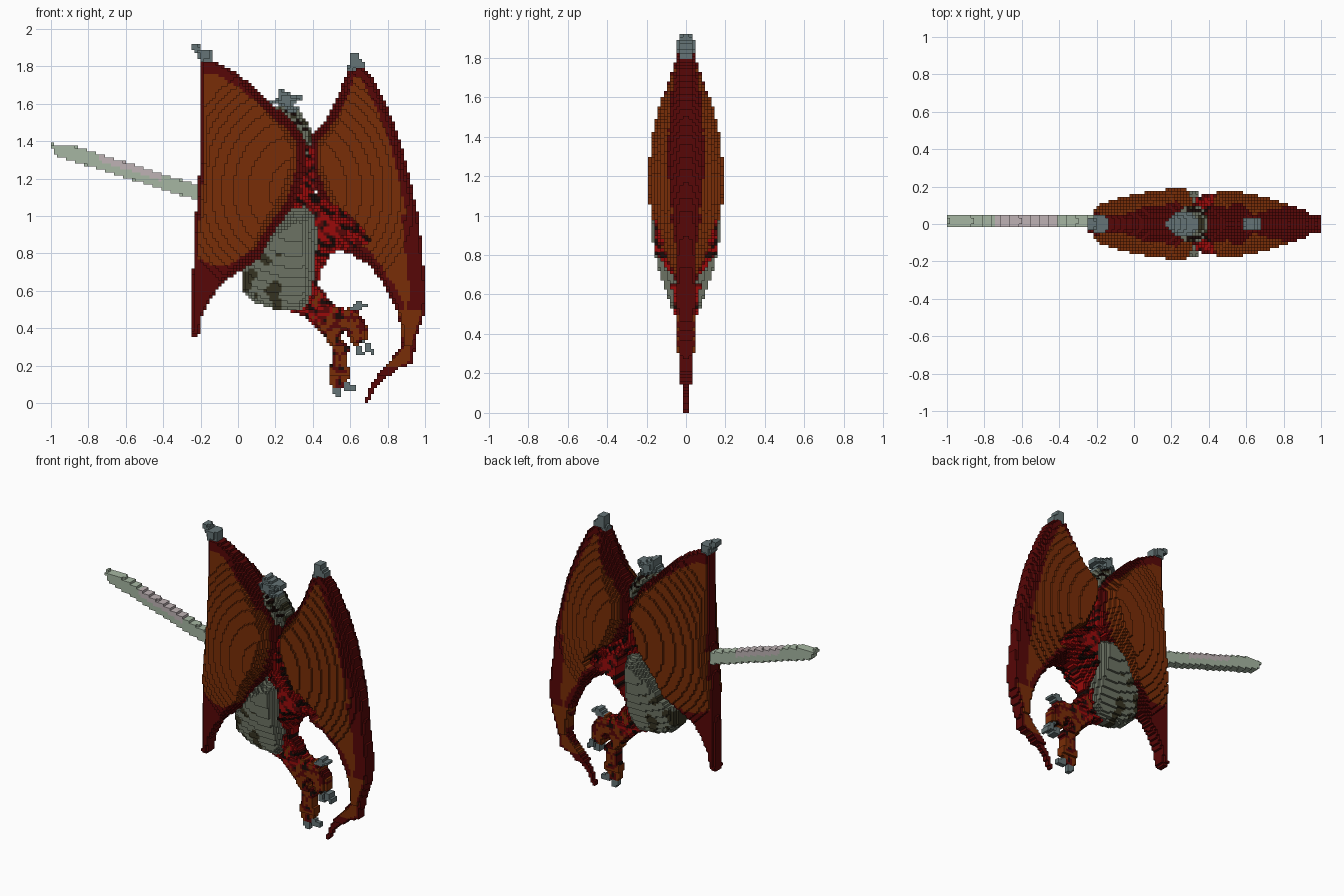
import bpy
import bmesh
from mathutils import Vector, noise
from mathutils.geometry import intersect_point_line

cube = bpy.data.objects.get("Cube")
if cube:
    bpy.data.objects.remove(cube, do_unlink=True)

STEP = 0.016          # block size
COLUMNS = 125
ROWS = 120

# Palette
PALETTE = {
    "membrane_orange": (.19, .026, .002),
    "dark_red": (.095, .002, .002),
    "bright_red": (.32, .003, .003),
    "belly_grey": (.15, .17, .125),
    "olive": (.035, .032, .015),
    "claw_steel": (.13, .175, .18),
    "handle_green": (.38, .47, .36),
    "handle_pink": (.52, .45, .46),
    "black": (.009, .003, .002),
}
COLOUR_NAMES = list(PALETTE)
MATERIALS = []
for name, rgb in PALETTE.items():
    mat = bpy.data.materials.new(name)
    mat.use_nodes = True
    mat.diffuse_color = (*rgb, 1)
    shader = mat.node_tree.nodes["Principled BSDF"]
    shader.inputs["Base Color"].default_value = (*rgb, 1)
    shader.inputs["Roughness"].default_value = .8
    MATERIALS.append(mat)


def inside(outline, x, z):
    """Even-odd test of a point against a closed outline."""
    hit = False
    px, pz = outline[-1]
    for qx, qz in outline:
        if (pz > z) != (qz > z) and x < px + (z - pz) * (qx - px) / (qz - pz):
            hit = not hit
        px, pz = qx, qz
    return hit


def edge_distance(outline, x, z):
    point = Vector((x, z, 0))
    best = 9
    for a, b in zip(outline, outline[1:] + outline[:1]):
        start, end = Vector((*a, 0)), Vector((*b, 0))
        t = intersect_point_line(point, start, end)[1]
        best = min(best, (point - start.lerp(end, max(0, min(1, t)))).length)
    return best


def lens(x, z):
    """Half thickness of the shared lens that wraps wings and body."""
    height = .85 if z > 1.13 else .75
    bulge = .19 * (1 - ((x - .32) / .75) ** 2 - ((z - 1.13) / height) ** 2)
    return max(bulge, .048 * min(1, (z + .06) / .46, (2 - z) / .15))


def blotch(x, z, size, seed):
    return noise.noise(Vector((x / size, z / size, seed)))


# Colour rules
def margins_inside(outline, x, z, left, right, up, down):
    probes = ((x - left, z), (x + right, z), (x, z + up), (x, z - down))
    return all(inside(outline, *probe) for probe in probes)


def large_wing_colour(x, z):
    above_hem = z > .74 + .4 * max(0, -.14 - x)
    membrane = above_hem and margins_inside(LARGE_WING, x, z, .02, .05, .07, .07)
    return "membrane_orange" if membrane else "dark_red"


def small_wing_colour(x, z):
    if z > .5:
        right = .06 if z > 1 else .09
        membrane = margins_inside(SMALL_WING, x, z, .05, right, .07, .08)
    else:
        membrane = z > .19 and margins_inside(SMALL_WING, x, z, .005, .02, .01, .01)
    return "membrane_orange" if membrane else "dark_red"


def flank_colour(x, z):
    value = blotch(x + z, (z - x) * .5, .04, 3)
    return "black" if value < -.2 else "dark_red" if value < -.02 else "bright_red"


def leg_colour(x, z):
    value = blotch(x, z, .04, 7)
    if value < -.28:
        return "black"
    if value < 0:
        return "dark_red"
    return "bright_red" if z - .3 * x > .3 and value < .3 else "membrane_orange"


def belly_colour(x, z):
    shaded = x < .24 and z < .8 and blotch(x, z, .08, 5) > .12
    return "olive" if shaded else "belly_grey"


def neck_colour(x, z):
    value = blotch(x, z, .04, 2)
    return "olive" if value > .1 else "black" if value < -.2 else "belly_grey"


def handle_colour(x, z):
    ridge = z > 1.06 - .313 * x and -.75 < x < -.4
    return "handle_pink" if ridge else "handle_green"


def claw_colour(x, z):
    return "claw_steel"


# Outlines seen from the front
LARGE_WING = [
    (-.2, 1.84), (-.12, 1.83), (0, 1.76), (.1, 1.68), (.2, 1.58), (.28, 1.52),
    (.37, 1.38), (.36, 1.25), (.31, 1.08), (.24, .98), (.18, .9), (.12, .78),
    (.03, .72), (-.06, .66), (-.14, .57), (-.19, .47), (-.21, .35),
    (-.25, .36), (-.235, .9), (-.2, 1.3)]
SMALL_WING = [
    (.62, 1.82), (.66, 1.81), (.72, 1.74), (.8, 1.58), (.87, 1.4), (.92, 1.2),
    (.965, 1), (1.005, .62), (1, .48), (.96, .36), (.93, .21), (.86, .185),
    (.79, .13), (.73, .07), (.7, 0), (.68, 0), (.695, .07), (.75, .155), (.82, .235),
    (.88, .3), (.87, .42), (.84, .52), (.78, .64), (.7, .74), (.6, .8),
    (.5, .83), (.46, 1.03), (.42, 1.12), (.37, 1.25), (.37, 1.4), (.48, 1.53),
    (.54, 1.65), (.58, 1.76)]
FLANK = [
    (.2, 1), (.3, 1.1), (.32, 1.38), (.4, 1.36), (.41, 1.12), (.55, 1.04),
    (.65, .95), (.72, .86), (.6, .83), (.5, .8), (.44, .7), (.42, .58),
    (.36, .5), (.3, .5)]
BELLY = [
    (.27, 1.04), (.36, 1.05), (.41, 1), (.42, .9), (.41, .7), (.38, .55),
    (.33, .49), (.2, .5), (.1, .53), (.02, .6), (.02, .75), (.15, .95)]
LEG = [
    (.27, .49), (.36, .46), (.45, .37), (.5, .29), (.49, .1), (.52, .07),
    (.58, .08), (.6, .16), (.58, .24), (.6, .3), (.55, .35), (.57, .4),
    (.62, .3), (.69, .33), (.69, .42), (.65, .48), (.62, .52), (.57, .5),
    (.5, .53), (.46, .6), (.4, .65), (.34, .6)]
NECK = [(.2, 1.58), (.32, 1.58), (.36, 1.51), (.4, 1.45), (.37, 1.32), (.3, 1.4)]
HEAD = [
    (.17, 1.61), (.21, 1.63), (.21, 1.69), (.27, 1.66), (.35, 1.64), (.35, 1.62),
    (.29, 1.6), (.33, 1.57), (.28, 1.55), (.24, 1.58)]
HANDLE = [(-1.01, 1.385), (-.9, 1.38), (-.2, 1.16), (-.2, 1.08), (-.3, 1.11), (-.97, 1.32)]

# Each part: outline, thickness limit, depth offset in blocks, colour rule.
# Earlier parts take the cells they share with later ones.
PARTS = {
    "large_wing_spike": ([(-.25, 1.92), (-.21, 1.92), (-.2, 1.89), (-.14, 1.89),
                          (-.14, 1.83), (-.2, 1.82), (-.22, 1.87), (-.25, 1.89)],
                         .048, 0, claw_colour),
    "small_wing_spike": ([(.59, 1.78), (.6, 1.88), (.64, 1.87), (.69, 1.79)],
                         .034, 0, claw_colour),
    "upper_claw": ([(.59, .5), (.64, .54), (.71, .53), (.66, .5)], .03, 0, claw_colour),
    "outer_claw": ([(.67, .33), (.71, .32), (.73, .26), (.69, .27)], .03, 0, claw_colour),
    "inner_claw": ([(.63, .3), (.66, .3), (.68, .26), (.63, .25)], .03, 0, claw_colour),
    "lower_claw": ([(.57, .12), (.64, .08), (.62, .06), (.56, .07)], .03, 0, claw_colour),
    "heel_claw": ([(.5, .09), (.56, .08), (.55, .03), (.52, .03)], .03, 0, claw_colour),
    "head": (HEAD, .07, 0, claw_colour),
    "large_wing": (LARGE_WING, .184, 0, large_wing_colour),
    "neck": (NECK, .1, 0, neck_colour),
    "belly": (BELLY, .184, 0, belly_colour),
    "flank": (FLANK, .16, 0, flank_colour),
    "small_wing": (SMALL_WING, .184, 0, small_wing_colour),
    "leg": (LEG, .06, 0, leg_colour),
    "handle": (HANDLE, .026, 1, handle_colour),
}

# Fill the grid: every cell becomes one column of blocks through the depth
cells = {}
for i in range(COLUMNS):
    for k in range(ROWS):
        x, z = -1 + (i + .5) * STEP, (k + .5) * STEP
        for name, (outline, limit, offset, rule) in PARTS.items():
            if inside(outline, x, z):
                rounded = .022 + 1.9 * edge_distance(outline, x, z)
                half = max(1, round(min(limit, lens(x, z) + .002, rounded) / STEP))
                cells[i, k] = (offset - half, offset + half, name, rule(x, z))
                break


def build_part(part):
    """Stepped block surface of one part, with walls only where they show."""
    bm = bmesh.new()
    corners = {}

    def quad(points, normal, colour):
        verts = []
        for p in points:
            if p not in corners:
                corners[p] = bm.verts.new((-1 + p[0] * STEP, p[1] * STEP, p[2] * STEP))
            verts.append(corners[p])
        face = bm.faces.new(verts)
        face.normal_update()
        if face.normal.dot(Vector(normal)) < 0:
            face.normal_flip()
        face.material_index = COLOUR_NAMES.index(colour)

    for (i, k), (low, high, name, colour) in cells.items():
        if name != part:
            continue
        for y, side in ((low, -1), (high, 1)):
            quad([(i, y, k), (i + 1, y, k), (i + 1, y, k + 1), (i, y, k + 1)],
                 (0, side, 0), colour)
        for dx, dz in ((1, 0), (-1, 0), (0, 1), (0, -1)):
            near = cells.get((i + dx, k + dz))
            spans = [(low, high)]
            if near:
                spans = [(low, min(high, near[0])), (max(low, near[1]), high)]
            ax, az = i + (dx > 0), k + (dz > 0)
            bx, bz = ax + abs(dz), az + abs(dx)
            for a, b in spans:
                if a < b:
                    quad([(ax, a, az), (bx, a, bz), (bx, b, bz), (ax, b, az)],
                         (dx, 0, dz), colour)
    mesh = bpy.data.meshes.new(part)
    bm.to_mesh(mesh)
    bm.free()
    for mat in MATERIALS:
        mesh.materials.append(mat)
    bpy.context.collection.objects.link(bpy.data.objects.new(part, mesh))


for part in PARTS:
    build_part(part)
